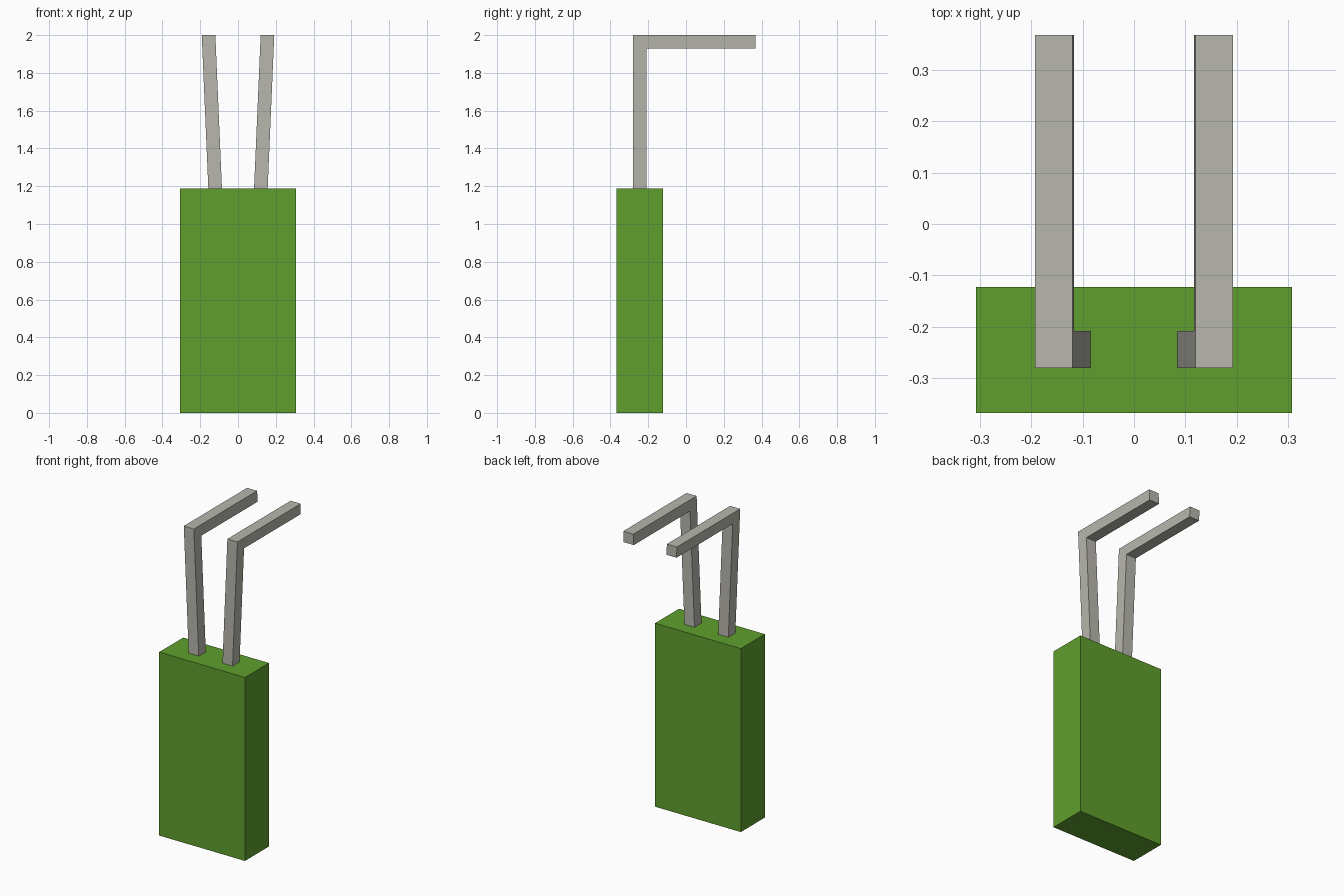
import bpy
import bmesh

if "Cube" in bpy.data.objects:
    bpy.data.objects.remove(bpy.data.objects["Cube"], do_unlink=True)


def make_material(name, colour):
    mat = bpy.data.materials.new(name)
    mat.use_nodes = True
    mat.diffuse_color = colour
    mat.node_tree.nodes["Principled BSDF"].inputs["Base Color"].default_value = colour
    return mat


def make_prism(name, profile, x_range, mat, lean=0.0, side=1):
    """Extrude a (y, z) profile across x, leaning outwards with height."""
    bm = bmesh.new()
    base_z = min(z for y, z in profile)
    rings = [[bm.verts.new((side * (x + lean * (z - base_z)), y, z)) for y, z in profile]
             for x in x_range]
    bm.faces.new(rings[0])
    bm.faces.new(rings[1])
    count = len(profile)
    for i in range(count):
        j = (i + 1) % count
        bm.faces.new((rings[0][i], rings[0][j], rings[1][j], rings[1][i]))
    bmesh.ops.recalc_face_normals(bm, faces=bm.faces)
    mesh = bpy.data.meshes.new(name)
    bm.to_mesh(mesh)
    bm.free()
    mesh.materials.append(mat)
    obj = bpy.data.objects.new(name, mesh)
    bpy.context.collection.objects.link(obj)


green = make_material("Green", (0.115, 0.347, 0.026, 1))
metal = make_material("Warm grey metal", (0.479, 0.474, 0.418, 1))

# Rectangular body
BODY_TOP = 1.187
FRONT, BACK = -0.367, -0.122
make_prism("body", [(FRONT, 0), (BACK, 0), (BACK, BODY_TOP), (FRONT, BODY_TOP)],
           (-0.307, 0.307), green)

# Bent leads: upright leg leaning outwards, then a right-angle bend to the rear
LEG_FRONT, LEG_BACK, TIP = -0.28, -0.208, 0.367
UNDER, TOP = 1.93, 2.0
bend = [(LEG_FRONT, BODY_TOP), (LEG_BACK, BODY_TOP), (LEG_BACK, UNDER),
        (TIP, UNDER), (TIP, TOP), (LEG_FRONT, TOP)]
for name, side in (("left_lead", 1), ("right_lead", -1)):
    make_prism(name, bend, (0.085, 0.157), metal, lean=0.043, side=side)
